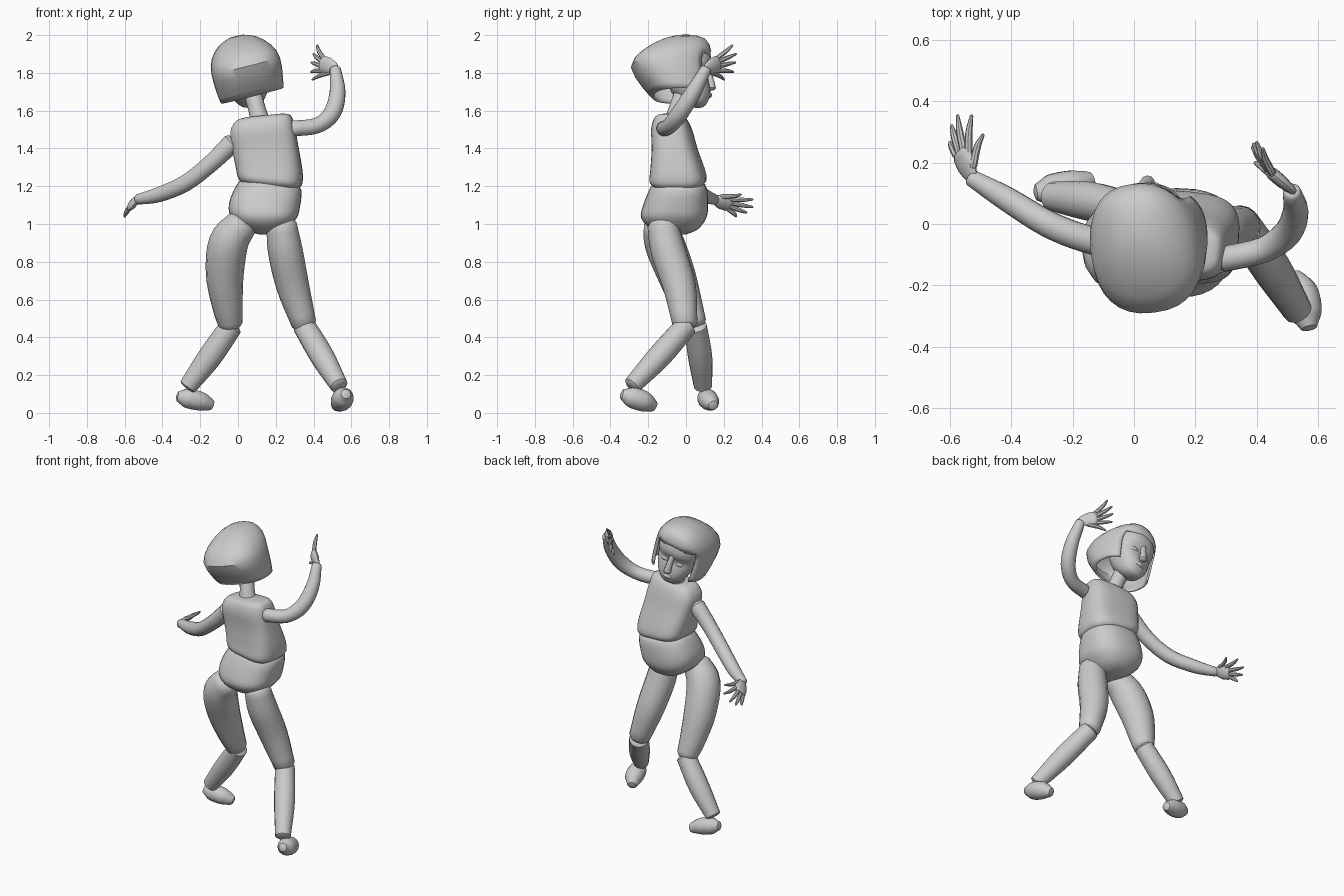
import bpy, math
from mathutils import Vector, Matrix


def mesh_object(name, rings, close=True, skip=None, matrix=None, angle=40):
    """Skin a stack of equal-sized vertex rings."""
    n = len(rings[0])
    verts = [v for ring in rings for v in ring]
    faces = []
    for i in range(len(rings) - 1):
        for j in range(n):
            if skip and skip(i, j):
                continue
            k = (j + 1) % n
            faces.append((i * n + j, i * n + k, (i + 1) * n + k, (i + 1) * n + j))
    faces.append(tuple(range(n))[::-1])
    if close:
        faces.append(tuple((len(rings) - 1) * n + j for j in range(n)))
    me = bpy.data.meshes.new(name)
    me.from_pydata([tuple(v) for v in verts], [], faces)
    if matrix:
        me.transform(matrix)
    ob = bpy.data.objects.new(name, me)
    bpy.context.collection.objects.link(ob)
    bpy.ops.object.select_all(action='DESELECT')
    ob.select_set(True)
    bpy.context.view_layer.objects.active = ob
    bpy.ops.object.mode_set(mode='EDIT')
    bpy.ops.mesh.select_all(action='SELECT')
    bpy.ops.mesh.normals_make_consistent(inside=False)
    bpy.ops.object.mode_set(mode='OBJECT')
    bpy.ops.object.shade_smooth_by_angle(angle=math.radians(angle))
    return ob


def spline(rows, steps=4):
    """Catmull-Rom through rows of numbers."""
    rows = [Vector(r) for r in rows]
    ext = [rows[0] * 2 - rows[1]] + rows + [rows[-1] * 2 - rows[-2]]
    out = []
    for a, b, c, d in zip(ext, ext[1:], ext[2:], ext[3:]):
        for s in range(steps):
            t = s / steps
            out.append((b * 2 + (c - a) * t + (a * 2 - b * 5 + c * 4 - d) * t * t
                        + (b * 3 - a - c * 3 + d) * t ** 3) * 0.5)
    return out + [rows[-1]]


def tube(name, pts, side=(0.3, 0.2, 1), flat=1.0, n=16, cap=0.4, steps=4):
    """Round-ended limb through (x, y, z, radius) points."""
    path = spline(pts, steps)
    pos = [Vector(p[:3]) for p in path]
    rad = [p[3] for p in path]
    t0 = (pos[1] - pos[0]).normalized()
    t1 = (pos[-1] - pos[-2]).normalized()
    caps = ((1.0, 0.3), (0.75, 0.75))
    start = [(pos[0] - t0 * rad[0] * cap * o, rad[0] * s, t0) for o, s in caps]
    end = [(pos[-1] + t1 * rad[-1] * cap * o, rad[-1] * s, t1) for o, s in caps[::-1]]
    mid = []
    for i, p in enumerate(pos):
        t = pos[min(i + 1, len(pos) - 1)] - pos[max(i - 1, 0)]
        mid.append((p, rad[i], t.normalized()))
    rings = []
    for p, r, t in start + mid + end:
        v = t.cross(Vector(side)).normalized()
        u = v.cross(t)
        rings.append([p + u * r * math.cos(a) + v * r * flat * math.sin(a)
                      for a in (2 * math.pi * j / n for j in range(n))])
    return mesh_object(name, rings)


def power(v, p):
    return math.copysign(abs(v) ** (2 / p), v)


def block_rings(rows, n=32, p=2.0, yaw=0.0):
    """Superellipse rings from (x, y, z, rx, ry, slope) rows."""
    rings = []
    for x, y, z, rx, ry, slope in rows:
        ring = []
        for j in range(n):
            a = 2 * math.pi * j / n
            dx, dy = rx * power(math.cos(a), p), ry * power(math.sin(a), p)
            ring.append(Vector((x + dx * math.cos(yaw) - dy * math.sin(yaw),
                                y + dx * math.sin(yaw) + dy * math.cos(yaw),
                                z + dx * slope)))
        rings.append(ring)
    return rings


# Chest and pelvis
mesh_object("chest", block_rings(spline([
    (0.14, -0.08, 1.575, 0.10, 0.045, 0.1), (0.135, -0.08, 1.56, 0.145, 0.08, 0.1),
    (0.13, -0.075, 1.50, 0.17, 0.105, 0.08), (0.145, -0.06, 1.40, 0.175, 0.117, 0.02),
    (0.165, -0.045, 1.29, 0.175, 0.14, -0.06), (0.17, -0.042, 1.23, 0.168, 0.148, -0.1),
    (0.17, -0.04, 1.20, 0.145, 0.125, -0.1)], 3), p=3.2, yaw=-0.1))
mesh_object("pelvis", block_rings(spline([
    (0.17, -0.04, 1.225, 0.145, 0.125, -0.1), (0.165, -0.04, 1.19, 0.172, 0.15, -0.1),
    (0.14, -0.055, 1.10, 0.188, 0.172, -0.05), (0.138, -0.065, 1.03, 0.172, 0.172, 0),
    (0.145, -0.06, 0.97, 0.105, 0.12, 0), (0.15, -0.05, 0.945, 0.04, 0.05, 0)], 3), p=2.5))
tube("neck", [(0.12, -0.065, 1.53, 0.055), (0.10, -0.045, 1.61, 0.046),
              (0.075, -0.01, 1.70, 0.05)], side=(1, 0, 0))

# Head, built upright then tilted
tilt = (Matrix.Translation((0.04, 0, 1.8)) @ Matrix.Rotation(0.12, 4, 'Z')
        @ Matrix.Rotation(-0.25, 4, 'Y'))
mesh_object("head", block_rings(spline([
    (0, 0.06, -0.185, 0.025, 0.025, 0), (0, 0.05, -0.168, 0.06, 0.055, 0),
    (0, 0.03, -0.12, 0.095, 0.095, 0), (0, 0.012, -0.06, 0.122, 0.107, 0),
    (0, 0.01, -0.01, 0.13, 0.10, 0), (0, 0.01, 0.04, 0.135, 0.125, 0),
    (0, 0.0, 0.11, 0.125, 0.125, 0), (0, 0.0, 0.16, 0.07, 0.07, 0)], 3), p=2.3), matrix=tilt)
face_parts = [
    ("nose", [(0, 0.115, 0.02, 0.016), (0, 0.13, -0.05, 0.02), (0, 0.133, -0.085, 0.024)]),
    ("mouth", [(-0.04, 0.108, -0.125, 0.008), (0, 0.122, -0.122, 0.014), (0.04, 0.108, -0.125, 0.008)]),
]
for sx, word in ((-1, "left"), (1, "right")):
    face_parts.append((word + "_eye", [(sx * 0.03, 0.10, -0.025, 0.012), (sx * 0.055, 0.093, -0.025, 0.018),
                                       (sx * 0.08, 0.08, -0.025, 0.01)]))
for name, pts in face_parts:
    tube(name, pts, side=(0.1, 1, 0.1), n=10).data.transform(tilt)

# Bobbed hair shell, open at the face
hair_rows = spline([(0, 0, 0.2, 0.035, 0.045, 0), (0, -0.01, 0.175, 0.10, 0.12, 0),
                    (0, -0.05, 0.115, 0.16, 0.185, 0), (0, -0.085, 0.04, 0.185, 0.205, 0),
                    (0, -0.06, -0.06, 0.18, 0.175, 0), (0, -0.035, -0.125, 0.17, 0.145, 0)], 2)
hair = mesh_object("hair", block_rings(hair_rows, p=2.4), close=False, matrix=tilt,
                   skip=lambda i, j: i >= 5 and 4 <= j < 12)
shell = hair.modifiers.new("thickness", 'SOLIDIFY')
shell.thickness = 0.012
shell.offset = -1

# Legs and feet
limbs = {
    "left_thigh": [(0.02, -0.14, 1.00, 0.085), (-0.05, -0.115, 0.90, 0.105),
                   (-0.07, -0.05, 0.73, 0.10), (-0.055, 0.01, 0.56, 0.08), (-0.04, 0.045, 0.47, 0.065)],
    "left_calf": [(-0.035, 0.05, 0.46, 0.06), (-0.15, 0.075, 0.295, 0.064), (-0.265, 0.09, 0.14, 0.048)],
    "right_thigh": [(0.23, -0.125, 1.00, 0.08), (0.25, -0.095, 0.86, 0.092),
                    (0.29, -0.035, 0.67, 0.087), (0.35, -0.005, 0.47, 0.066)],
    "right_calf": [(0.35, 0.0, 0.46, 0.06), (0.445, -0.14, 0.30, 0.064), (0.535, -0.285, 0.145, 0.048)],
    "left_arm": [(-0.03, -0.07, 1.43, 0.052), (-0.15, -0.05, 1.315, 0.046), (-0.28, 0.0, 1.215, 0.044),
                 (-0.42, 0.085, 1.155, 0.04), (-0.53, 0.15, 1.13, 0.028)],
    "right_arm": [(0.29, -0.115, 1.505, 0.042), (0.42, -0.085, 1.522, 0.042), (0.50, -0.03, 1.59, 0.046),
                  (0.527, 0.04, 1.70, 0.042), (0.515, 0.105, 1.82, 0.03)],
}
for name, pts in limbs.items():
    tube(name, pts, side=(0, 1, 0.1), cap=0.25 if "calf" in name else 0.4)
tube("left_foot", [(-0.305, 0.105, 0.085, 0.035), (-0.27, 0.11, 0.078, 0.052),
                   (-0.20, 0.125, 0.062, 0.051), (-0.15, 0.14, 0.045, 0.034)], cap=0.6)
tube("right_foot", [(0.568, -0.325, 0.095, 0.035), (0.56, -0.29, 0.083, 0.054),
                    (0.545, -0.225, 0.062, 0.056), (0.525, -0.18, 0.04, 0.036)], cap=0.6)


# Hands: flat palm, four fingers and a thumb
def hand(word, wrist, knuckle, side, tips, thumb):
    w, k, s = Vector(wrist), Vector(knuckle), Vector(side).normalized()
    mid = (w + k) / 2
    tube(word + "_palm", [(*w, 0.03), (*mid, 0.045), (*k, 0.046)], side=s, flat=0.45, n=12)
    bases = [k + s * o for o in (0.034, 0.012, -0.012, -0.034)]
    bend = (k - w) * 0.12
    for i, (b, tip) in enumerate(zip(bases + [mid + s * thumb], tips)):
        m = (b + Vector(tip)) / 2 + bend
        tube(f"{word}_finger_{i + 1}", [(*b, 0.013), (*m, 0.012), (*tip, 0.006)],
             side=s, n=8, cap=0.8, steps=3)


hand("right", (0.515, 0.11, 1.825), (0.45, 0.165, 1.845), (0.05, 0, 1),
     [(0.42, 0.245, 1.945), (0.40, 0.265, 1.90), (0.39, 0.26, 1.855), (0.387, 0.25, 1.805),
      (0.395, 0.20, 1.765)], -0.035)
hand("left", (-0.53, 0.155, 1.13), (-0.56, 0.225, 1.105), (0.6, 0, 0.8),
     [(-0.53, 0.352, 1.13), (-0.575, 0.352, 1.09), (-0.595, 0.32, 1.06), (-0.60, 0.265, 1.04),
      (-0.493, 0.29, 1.155)], 0.035)
